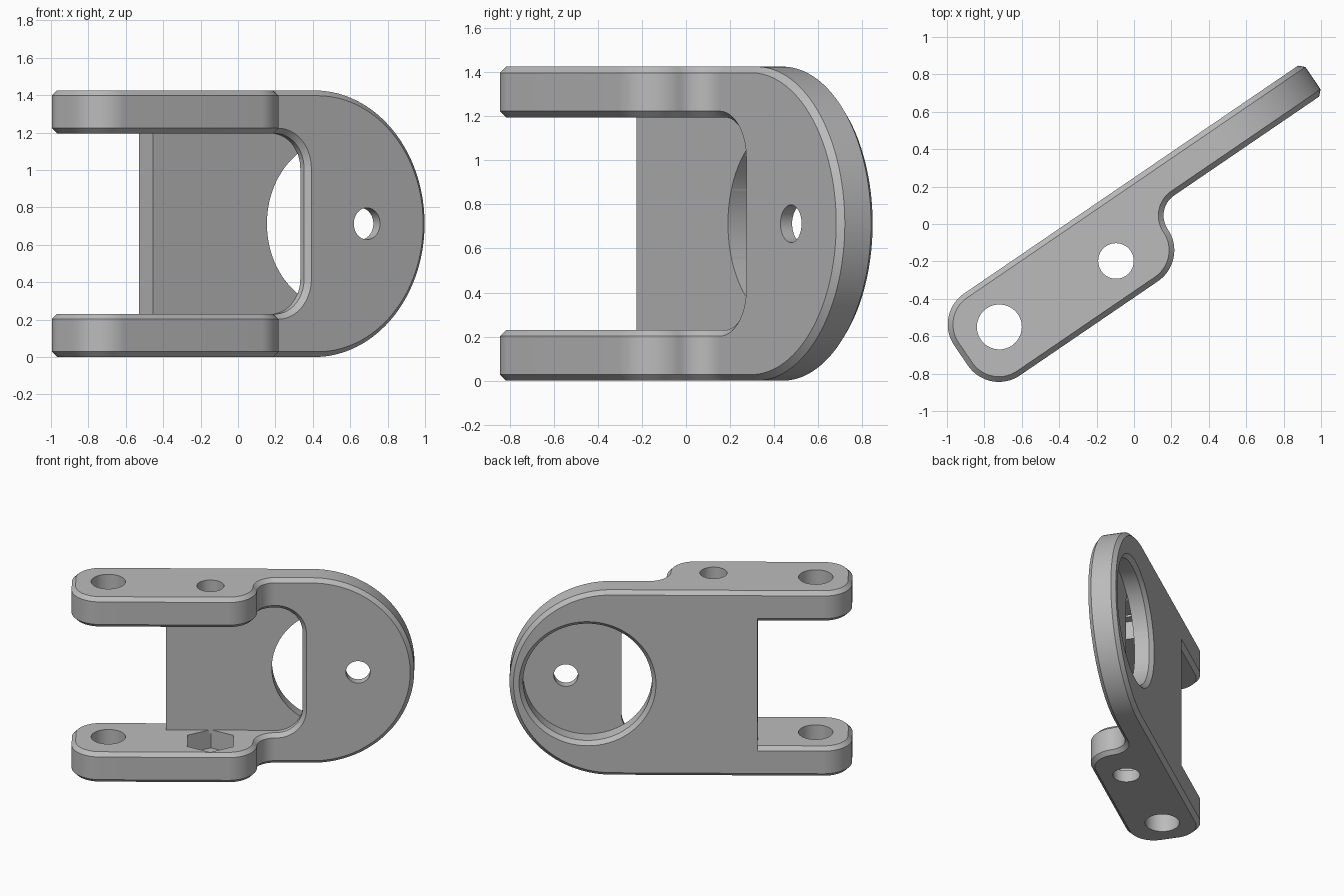
import bpy, bmesh
from math import cos, sin, pi, radians
from mathutils import Matrix

if "Cube" in bpy.data.objects:
    bpy.data.objects.remove(bpy.data.objects["Cube"], do_unlink=True)

H = 1.425                    # total height
MID = H / 2
ARM = 0.23                   # arm thickness
C = 0.028                    # chamfer size
BACK, FRONT, FLOOR = 0.205, 0.005, 0.07   # plate depth levels
SEAM = 0.2635                # where the arms meet the plate
ANGLE = radians(34.3)        # turn of the finished part about z

grey = bpy.data.materials.new("plain grey")
grey.use_nodes = True
grey.diffuse_color = (0.5, 0.5, 0.5, 1)
grey.node_tree.nodes["Principled BSDF"].inputs["Base Color"].default_value = (0.5, 0.5, 0.5, 1)


def arc(cx, cy, r, a0, a1, n=20):
    angles = [radians(a0 + (a1 - a0) * i / n) for i in range(n + 1)]
    return [(cx + r * cos(a), cy + r * sin(a)) for a in angles]


def loft(name, rings):
    """Closed solid through a list of equally long rings of 3D points."""
    bm = bmesh.new()
    loops = [[bm.verts.new(p) for p in ring] for ring in rings]
    for a, b in zip(loops, loops[1:]):
        for i in range(len(a)):
            bm.faces.new((a[i - 1], a[i], b[i], b[i - 1]))
    bm.faces.new(loops[0])
    bm.faces.new(loops[-1])
    bmesh.ops.recalc_face_normals(bm, faces=bm.faces)
    mesh = bpy.data.meshes.new(name)
    bm.to_mesh(mesh)
    bm.free()
    obj = bpy.data.objects.new(name, mesh)
    bpy.context.scene.collection.objects.link(obj)
    return obj


def along_z(name, layers):
    return loft(name, [[(u, v, z) for u, v in pts] for z, pts in layers])


def along_v(name, layers):
    return loft(name, [[(u, v, z) for u, z in pts] for v, pts in layers])


def cut(obj, cutters):
    for cutter in cutters:
        cutter.hide_render = True
        mod = obj.modifiers.new("cut", "BOOLEAN")
        mod.operation = "DIFFERENCE"
        mod.solver = "EXACT"
        mod.object = cutter
    bpy.context.view_layer.update()
    result = obj.evaluated_get(bpy.context.evaluated_depsgraph_get())
    mesh = bpy.data.meshes.new_from_object(result)
    obj.modifiers.clear()
    obj.data = mesh


def finish(obj):
    mesh = obj.data
    mesh.transform(Matrix.Rotation(ANGLE, 4, "Z"))
    mesh.materials.clear()
    mesh.materials.append(grey)
    for face in mesh.polygons:
        face.material_index = 0
    mesh.shade_smooth()
    mesh.set_sharp_from_angle(angle=radians(25))


def circle(cx, cy, r, n=64):
    return arc(cx, cy, r, 0, 360 - 360 / n, n - 1)


def arm_outline(d):
    """Arm seen from above, inset by d."""
    return (arc(-0.96, 0.005, 0.2 - d, 90, 180)
            + arc(-0.96, -0.125, 0.2 - d, 180, 270)
            + arc(-0.0665, -0.125, 0.2 - d, 270, 360)
            + arc(SEAM, -0.125, 0.13 + d, 180, 90)[1:]
            + [(SEAM, BACK - d)])


def plate_outline(d):
    """Round-ended plate seen from the front, inset by d."""
    return [(SEAM, d)] + arc(0.5175, MID, MID - d, -90, 90, 72) + [(SEAM, H - d)]


def pocket_outline(d):
    """Pocket with two rounded corners, grown by d."""
    r = 0.1865
    low, high = ARM + r, H - ARM - r
    return ([(-0.2, ARM - d)] + arc(SEAM, low, r + d, -90, 0)
            + arc(SEAM, high, r + d, 0, 90) + [(-0.2, H - ARM + d)])


# Cutters for the plate
bore = along_v("bore_cutter", [
    (FLOOR - 0.001, circle(0.685, MID, 0.45, 96)),
    (BACK - C, circle(0.685, MID, 0.45, 96)),
    (BACK + 0.02, circle(0.685, MID, 0.47 + C, 96))])
pocket = along_v("pocket_cutter", [
    (FRONT - 0.02, pocket_outline(C + 0.02)),
    (FRONT + C, pocket_outline(0)),
    (FLOOR, pocket_outline(0))])
pin_hole = along_v("pin_hole_cutter", [(v, circle(0.838, MID, 0.085, 48)) for v in (-0.3, 0.5)])

# Round-ended plate
plate = along_v("round_plate", [
    (FRONT, plate_outline(C)), (FRONT + C, plate_outline(0)),
    (BACK - C, plate_outline(0)), (BACK, plate_outline(C))])
cut(plate, [pocket, bore, pin_hole])

# Thin web between the arms
web_sides = [(-0.502, FLOOR), (SEAM, FLOOR), (SEAM, BACK), (-0.502, BACK)]
web = along_z("web", [(ARM - C, web_sides), (H - ARM + C, web_sides)])
cut(web, [bore])

# Two arms with bolt holes and hexagonal nut recesses on the inner faces
pivot_hole = along_z("pivot_hole_cutter", [(z, circle(-0.905, -0.049, 0.12)) for z in (-1, 3)])
bolt_hole = along_z("bolt_hole_cutter", [(z, circle(-0.191, -0.109, 0.095)) for z in (-1, 3)])
hexagon = arc(-0.191, -0.109, 0.186, 30, 330, 5)
nut_recess = along_z("nut_recess_cutter", [(z, hexagon) for z in (0.09, H - 0.09)])

arms = []
for name, base in (("lower_arm", 0), ("upper_arm", H - ARM)):
    arm = along_z(name, [
        (base, arm_outline(C)), (base + C, arm_outline(0)),
        (base + ARM - C, arm_outline(0)), (base + ARM, arm_outline(C))])
    cut(arm, [pivot_hole, bolt_hole, nut_recess])
    arms.append(arm)

for part in [plate, web] + arms:
    finish(part)
for cutter in (bore, pocket, pin_hole, pivot_hole, bolt_hole, nut_recess):
    bpy.data.objects.remove(cutter, do_unlink=True)
